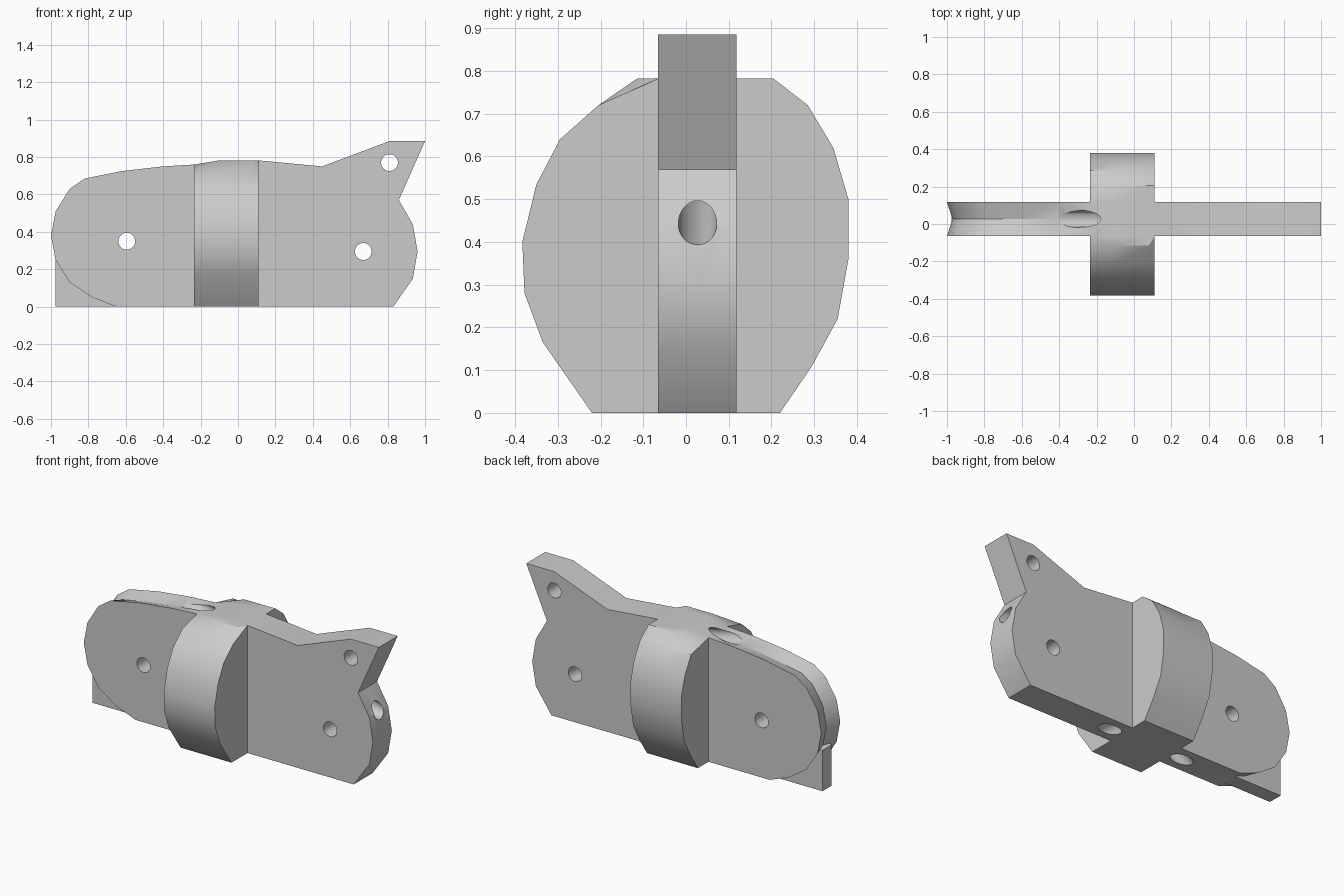
import bpy, bmesh, math
from mathutils import Vector

cube = bpy.data.objects.get("Cube")
if cube:
    bpy.data.objects.remove(cube)

grey = bpy.data.materials.new("plain grey")
grey.use_nodes = True
grey.diffuse_color = (0.6, 0.6, 0.6, 1)
grey.node_tree.nodes["Principled BSDF"].inputs["Base Color"].default_value = (0.6, 0.6, 0.6, 1)

Y_FRONT, Y_MID, Y_BACK = -0.065, 0.027, 0.118


def loft(name, rings):
    """Skin matching rings of points and cap both ends."""
    bm = bmesh.new()
    loops = [[bm.verts.new(p) for p in ring] for ring in rings]
    n = len(loops[0])
    for a, b in zip(loops, loops[1:]):
        for i in range(n):
            j = (i + 1) % n
            bm.faces.new((a[i], a[j], b[j], b[i]))
    bm.faces.new(loops[0])
    bm.faces.new(loops[-1])
    bmesh.ops.recalc_face_normals(bm, faces=bm.faces)
    mesh = bpy.data.meshes.new(name)
    bm.to_mesh(mesh)
    bm.free()
    mesh.materials.append(grey)
    obj = bpy.data.objects.new(name, mesh)
    bpy.context.collection.objects.link(obj)
    return obj


def rod(start, end, radius=0.045):
    """Round cutter from start to end."""
    start, end = Vector(start), Vector(end)
    axis = end - start
    bpy.ops.mesh.primitive_cylinder_add(vertices=32, radius=radius, depth=axis.length,
                                        location=(start + end) / 2,
                                        rotation=axis.to_track_quat("Z", "Y").to_euler())
    bpy.context.object.data.materials.append(grey)
    bpy.context.object.hide_render = True
    return bpy.context.object


def combine(target, other, operation):
    mod = target.modifiers.new("combine", "BOOLEAN")
    mod.operation, mod.object, mod.solver = operation, other, "EXACT"
    bpy.context.view_layer.objects.active = target
    bpy.ops.object.modifier_apply(modifier=mod.name)
    bpy.data.objects.remove(other)


# Long plate, with a shallow V channel around its rounded end
rounded = [(-0.65, 0), (-0.78, 0.05), (-0.9, 0.13), (-0.975, 0.25), (-1, 0.38), (-0.975, 0.51),
           (-0.9, 0.63), (-0.82, 0.685), (-0.62, 0.725), (-0.4, 0.75)]
tail = [(-0.235, 0.76), (-0.1, 0.782), (0.11, 0.782), (0.45, 0.75), (0.81, 0.885), (1, 0.885),
        (0.86, 0.57), (0.935, 0.44), (0.96, 0.295), (0.935, 0.15), (0.83, 0)]
centre = Vector((-0.6, 0.38))
channel = [rounded[0]]
for p in rounded[1:]:
    p = Vector(p)
    channel.append(tuple(p + (centre - p).normalized() * 0.03))
outline, inset = rounded + tail, channel + tail
body = loft("body", [[(x, y, z) for x, z in prof] for prof, y in
                     ((outline, Y_FRONT), (inset, Y_MID), (outline, Y_BACK))])

# Cross block: rounded section lofted along x, with trimmed top corners
front = [(-0.22, 0), (-0.335, 0.165), (-0.378, 0.28), (-0.383, 0.4), (-0.35, 0.535),
         (-0.295, 0.64), (-0.205, 0.72)]
back = [(0.285, 0.72), (0.345, 0.62), (0.38, 0.5), (0.38, 0.36), (0.355, 0.22),
        (0.295, 0.11), (0.22, 0)]
sections = [(-0.235, (Y_FRONT, 0.76), (Y_BACK, 0.76)),
            (-0.1, (-0.115, 0.782), (0.205, 0.782)),
            (0.08, (-0.115, 0.782), (0.205, 0.782)),
            (0.11, (Y_FRONT, 0.782), (0.205, 0.782))]
block = loft("cross_block", [[(x, y, z) for y, z in front + [a, b] + back]
                             for x, a, b in sections])
combine(body, block, "UNION")

# Square heel tongue under the rounded end
heel = [(-0.975, 0), (-0.65, 0), (-0.7, 0.15), (-0.9, 0.27), (-0.975, 0.25)]
tongue = loft("heel_tongue", [[(x, y, z) for x, z in heel] for y in (-0.018, 0.072)])

# Cross holes, long sloping tunnel, and two slanted holes in the base
for x, z in ((-0.595, 0.35), (0.67, 0.295), (0.81, 0.77)):
    combine(body, rod((x, -0.3, z), (x, 0.3, z)), "DIFFERENCE")
combine(body, rod((-0.6, Y_MID, 0.83), (1.1, Y_MID, 0.4)), "DIFFERENCE")
for x, dx in ((0.195, -0.255), (-0.315, 0.255)):
    combine(body, rod((x - dx, Y_MID, -0.2), (x + dx, Y_MID, 0.2)), "DIFFERENCE")

for obj in (body, tongue):
    bpy.ops.object.select_all(action="DESELECT")
    obj.select_set(True)
    bpy.context.view_layer.objects.active = obj
    bpy.ops.object.shade_smooth_by_angle(angle=math.radians(30))
